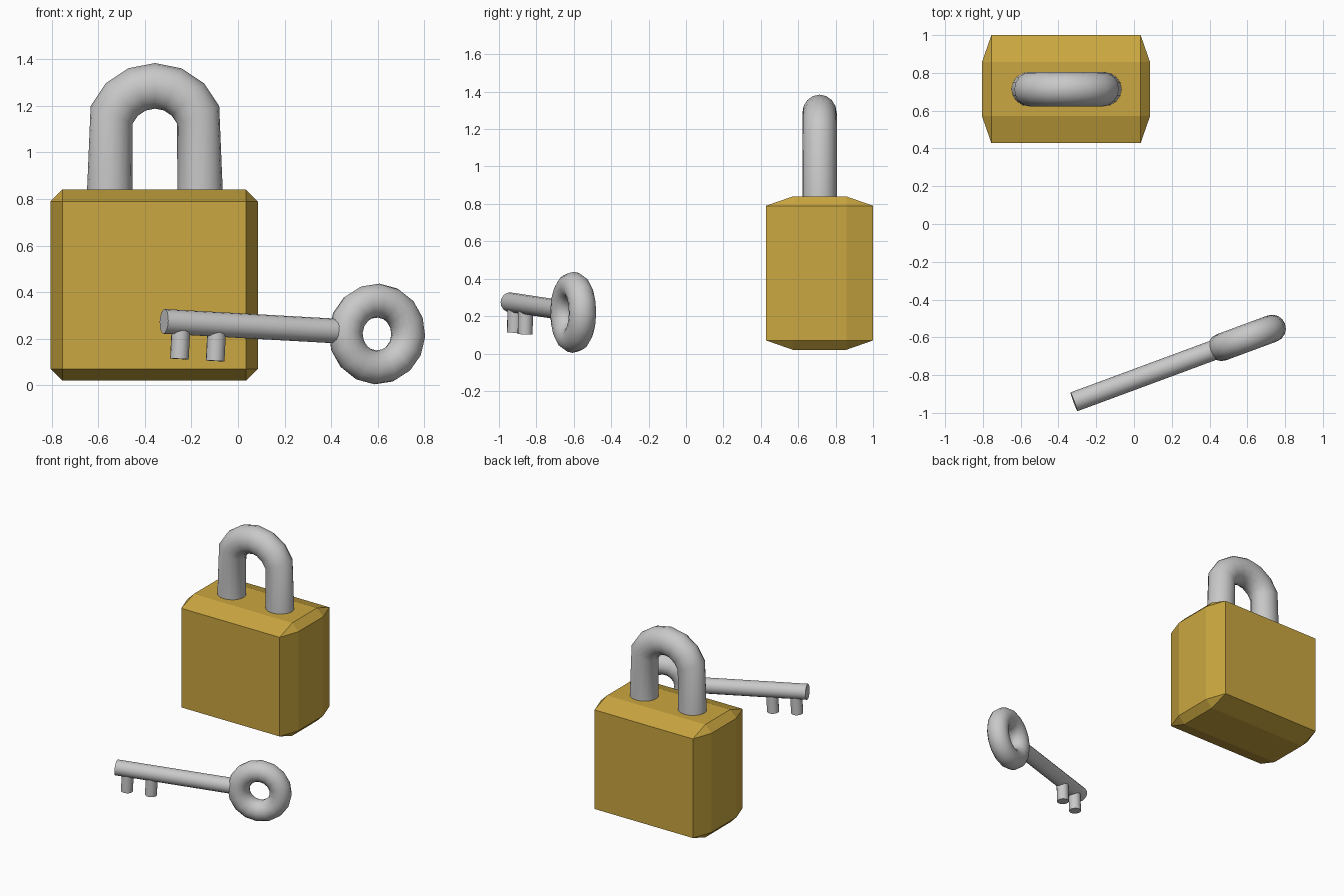
import bpy, bmesh, math
from math import cos, sin, pi, radians
from mathutils import Matrix, Vector

if "Cube" in bpy.data.objects:
    bpy.data.objects.remove(bpy.data.objects["Cube"])


def material(name, rgb):
    m = bpy.data.materials.new(name)
    m.diffuse_color = (*rgb, 1)
    m.use_nodes = True
    m.node_tree.nodes["Principled BSDF"].inputs["Base Color"].default_value = m.diffuse_color
    return m


BRASS = material("brass", (0.60, 0.39, 0.052))
STEEL = material("steel_grey", (0.58, 0.58, 0.58))


def finish(name, bm, mat, smooth=True):
    bmesh.ops.recalc_face_normals(bm, faces=bm.faces)
    me = bpy.data.meshes.new(name)
    bm.to_mesh(me)
    bm.free()
    ob = bpy.data.objects.new(name, me)
    bpy.context.collection.objects.link(ob)
    me.materials.append(mat)
    if smooth:
        bpy.ops.object.select_all(action='DESELECT')
        ob.select_set(True)
        bpy.context.view_layer.objects.active = ob
        bpy.ops.object.shade_smooth_by_angle(angle=radians(40))
    return ob


def skin(bm, rings, closed):
    """Join rings of points into a tube, closed into a loop or capped."""
    vs = [[bm.verts.new(p) for p in r] for r in rings]
    n = len(vs[0])
    for i in range(len(vs) if closed else len(vs) - 1):
        a, b = vs[i], vs[(i + 1) % len(vs)]
        for j in range(n):
            bm.faces.new((a[j], a[(j + 1) % n], b[(j + 1) % n], b[j]))
    if not closed:
        bm.faces.new(vs[0])
        bm.faces.new(vs[-1])


def section(centre, out, r, ry, n=16):
    """Ring spanned by the direction 'out' (in the xz plane) and y."""
    return [centre + out * (r * cos(2 * pi * k / n)) + Vector((0, ry * sin(2 * pi * k / n), 0))
            for k in range(n)]


# Lock body: box with a chamfer that is wider front to back
half, cut = Vector((0.445, 0.286, 0.41)), Vector((0.05, 0.143, 0.05))
mid = Vector((-0.36, 0.714, 0.43))
bm = bmesh.new()
for sx in (-1, 1):
    for sy in (-1, 1):
        for sz in (-1, 1):
            for axis in range(3):
                p = half - cut
                p[axis] = half[axis]
                bm.verts.new(mid + Vector((p.x * sx, p.y * sy, p.z * sz)))
bmesh.ops.convex_hull(bm, input=bm.verts)
bmesh.ops.dissolve_limit(bm, angle_limit=radians(1), verts=bm.verts, edges=bm.edges)
finish("lock_body", bm, BRASS, smooth=False)

# Shackle: half ring running down into two straight legs
arch = Vector((-0.357, 0.714, 1.085))
R, r, ry = 0.201, 0.098, 0.092
rings = [section(Vector((arch.x + 0.195, arch.y, 0.8)), Vector((1, 0, 0)), r, ry)]
for i in range(1, 8):
    out = Vector((cos(i * pi / 8), 0, sin(i * pi / 8)))
    rings.append(section(arch + out * R, out, r, ry))
rings.append(section(Vector((arch.x - 0.195, arch.y, 0.8)), Vector((-1, 0, 0)), r, ry))
bm = bmesh.new()
skin(bm, rings, False)
finish("shackle", bm, STEEL)

# Key frame: origin at the bow centre, local -x runs along the shaft
KEY = (Matrix.Translation((0.597, -0.603, 0.22))
       @ Matrix.Rotation(radians(20.3), 4, 'Z') @ Matrix.Rotation(radians(3), 4, 'Y'))

# Key bow
bm = bmesh.new()
rings = []
for i in range(16):
    out = Vector((cos(i * pi / 8), 0, sin(i * pi / 8)))
    rings.append(section(out * 0.1435, out, 0.073, 0.073))
skin(bm, rings, True)
bm.transform(KEY)
finish("key_bow", bm, STEEL)


def rod(name, radius, length, matrix):
    bm = bmesh.new()
    bmesh.ops.create_cone(bm, cap_ends=True, segments=16, radius1=radius,
                          radius2=radius, depth=length, matrix=KEY @ matrix)
    finish(name, bm, STEEL)


# Key shaft and its two teeth
x0, x1 = -0.977, -0.18
rod("key_shaft", 0.053, x1 - x0,
    Matrix.Translation(((x0 + x1) / 2, 0, 0.003)) @ Matrix.Rotation(pi / 2, 4, 'Y'))
for i, x in enumerate((-0.898, -0.734)):
    rod(f"key_tooth_{i + 1}", 0.04, 0.155, Matrix.Translation((x, 0, -0.077)))
